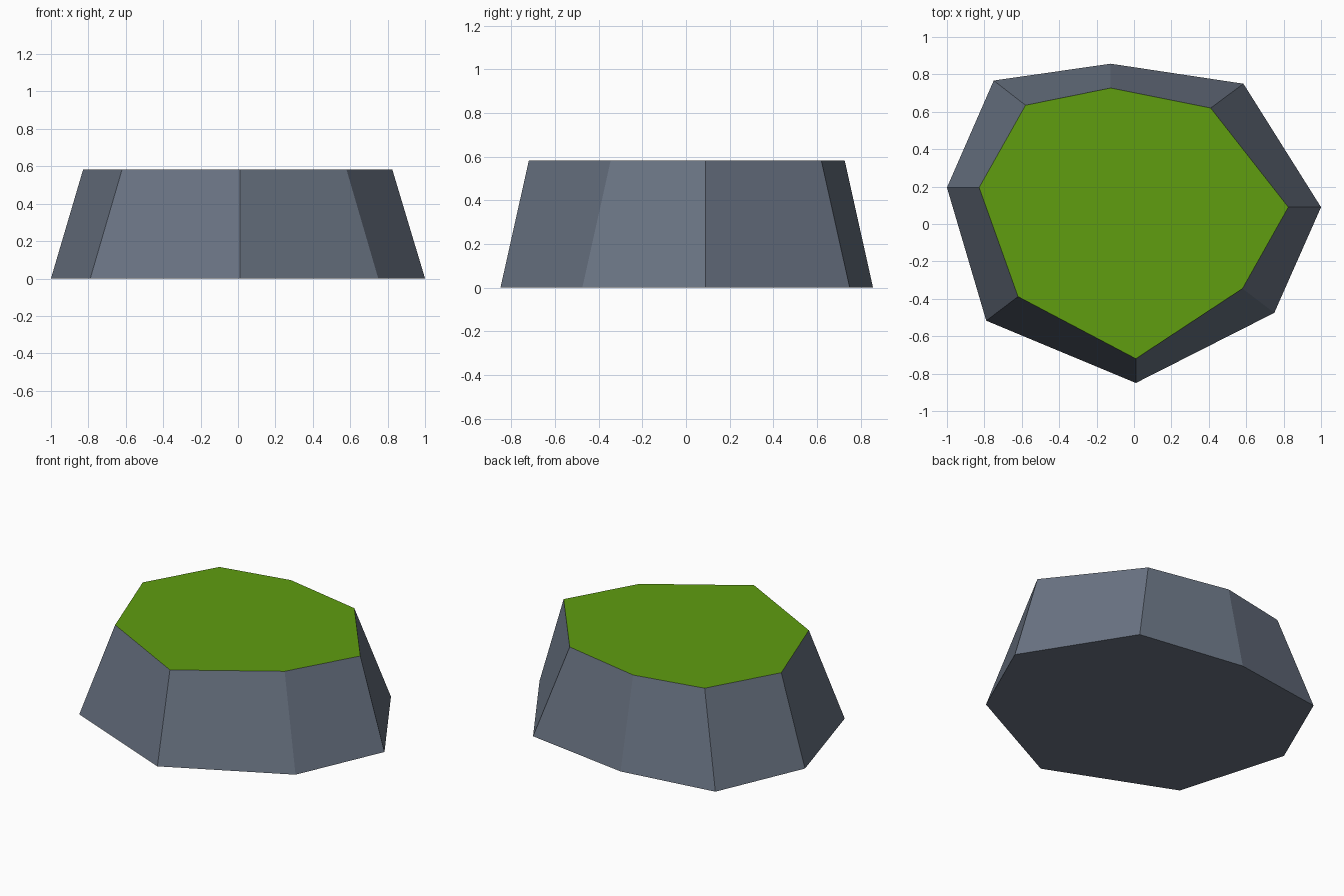
import bpy, bmesh

if "Cube" in bpy.data.objects:
    bpy.data.objects.remove(bpy.data.objects["Cube"])

HEIGHT = 0.583
# Irregular eight-sided outlines, counter-clockwise seen from above
base = [(1.0, 0.09), (0.585, 0.75), (-0.125, 0.857), (-0.75, 0.767),
        (-1.0, 0.195), (-0.79, -0.517), (0.01, -0.85), (0.75, -0.475)]
rim = [(0.825, 0.09), (0.41, 0.62), (-0.125, 0.727), (-0.58, 0.635),
       (-0.828, 0.195), (-0.62, -0.388), (0.01, -0.72), (0.58, -0.345)]


def material(name, rgb):
    m = bpy.data.materials.new(name)
    m.diffuse_color = (*rgb, 1.0)
    m.use_nodes = True
    m.node_tree.nodes["Principled BSDF"].inputs["Base Color"].default_value = m.diffuse_color
    return m


# Rock body: tapered loft between the two outlines, capped at both ends
bm = bmesh.new()
low = [bm.verts.new((x, y, 0)) for x, y in base]
high = [bm.verts.new((x, y, HEIGHT)) for x, y in rim]
n = len(low)
for i in range(n):
    j = (i + 1) % n
    bm.faces.new((low[i], low[j], high[j], high[i]))
bm.faces.new(high)
bm.faces.new(low[::-1])
bm.normal_update()

# Grass on the upward face, stone everywhere else
for f in bm.faces:
    f.material_index = 1 if f.normal.z > 0.9 else 0

mesh = bpy.data.meshes.new("grassy_rock")
bm.to_mesh(mesh)
bm.free()
mesh.materials.append(material("slate grey stone", (0.145, 0.175, 0.23)))
mesh.materials.append(material("grass green", (0.115, 0.34, 0.005)))
rock = bpy.data.objects.new("grassy_rock", mesh)
bpy.context.collection.objects.link(rock)
